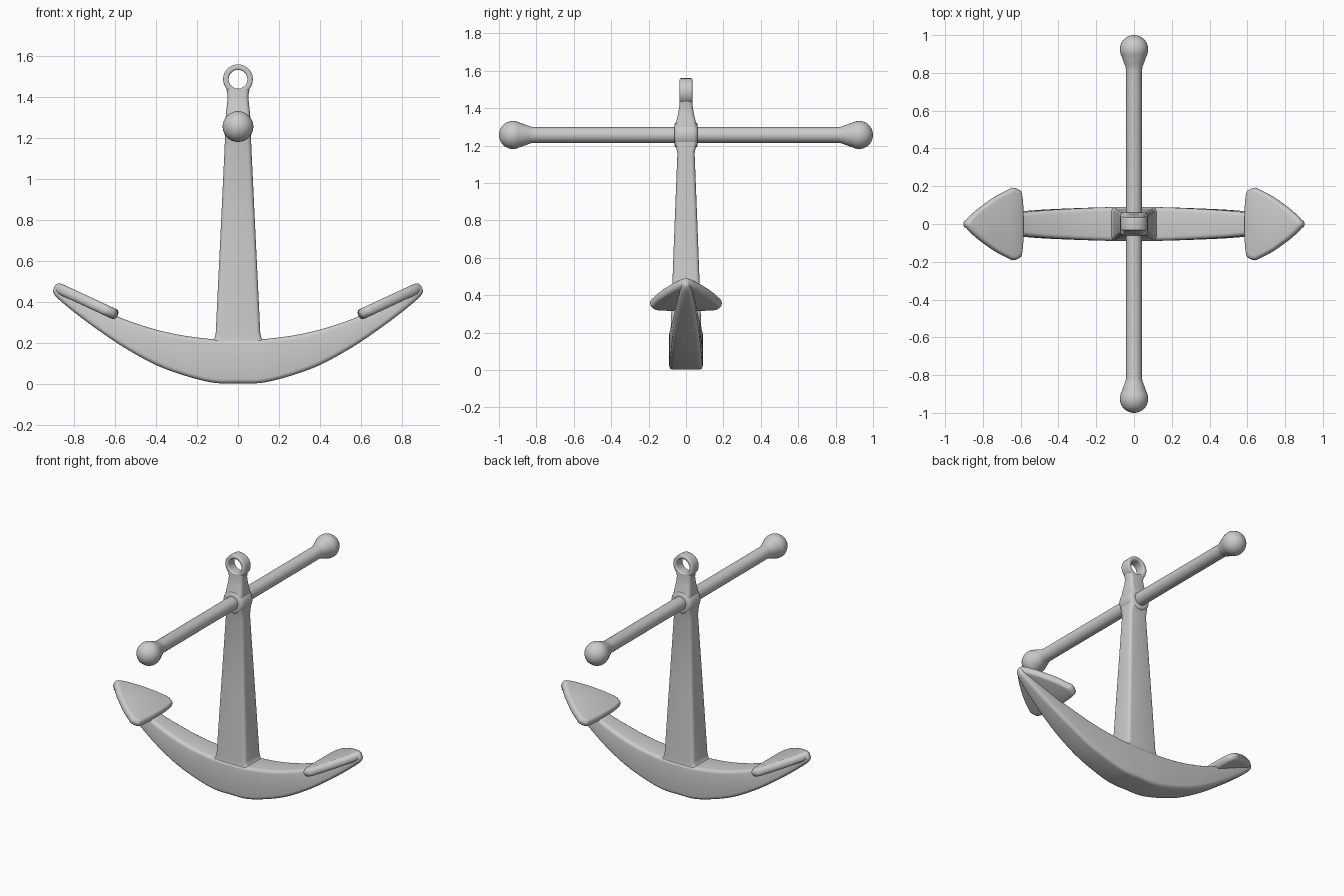
import bpy, bmesh, math
from mathutils import Vector

if "Cube" in bpy.data.objects:
    bpy.data.objects.remove(bpy.data.objects["Cube"])

STOCK_Z = 1.257


def finish(name, bm):
    bmesh.ops.recalc_face_normals(bm, faces=bm.faces)
    me = bpy.data.meshes.new(name)
    bm.to_mesh(me)
    bm.free()
    ob = bpy.data.objects.new(name, me)
    bpy.context.collection.objects.link(ob)
    bpy.ops.object.select_all(action='DESELECT')
    ob.select_set(True)
    bpy.context.view_layer.objects.active = ob
    bpy.ops.object.shade_smooth_by_angle(angle=math.radians(40))
    return ob


def skin(name, rings, wrap=False):
    """Bridge equal rings of points; cap both ends unless the rings wrap around."""
    bm = bmesh.new()
    loops = [[bm.verts.new(p) for p in r] for r in rings]
    n = len(loops[0])
    pairs = list(zip(loops, loops[1:]))
    if wrap:
        pairs.append((loops[-1], loops[0]))
    for a, b in pairs:
        for i in range(n):
            j = (i + 1) % n
            bm.faces.new((a[i], a[j], b[j], b[i]))
    if not wrap:
        bm.faces.new(loops[0])
        bm.faces.new(loops[-1])
    return finish(name, bm)


def smooth_path(pts, steps, closed=False):
    """Catmull-Rom interpolation of tuples."""
    n, out = len(pts), []
    get = (lambda i: pts[i % n]) if closed else (lambda i: pts[max(0, min(n - 1, i))])
    for i in range(n if closed else n - 1):
        for s in range(steps):
            t = s / steps
            out.append(tuple(
                0.5 * (2*b + (c - a)*t + (2*a - 5*b + 4*c - d)*t*t + (3*b - a - 3*c + d)*t**3)
                for a, b, c, d in zip(get(i - 1), get(i), get(i + 1), get(i + 2))))
    return out if closed else out + [pts[-1]]


def rounded_rect(hx, hy, r, seg=4):
    r = min(r, hx * 0.95, hy * 0.95)
    pts = []
    for k, (sx, sy) in enumerate(((1, 1), (-1, 1), (-1, -1), (1, -1))):
        for i in range(seg + 1):
            a = math.pi / 2 * (k + i / seg)
            pts.append((sx*(hx - r) + r*math.cos(a), sy*(hy - r) + r*math.sin(a)))
    return pts


def revolve(name, profile, z, wrap=False, seg=48):
    """Turn a (radius, y) profile about a line along y."""
    return skin(name, [[(r*math.cos(2*math.pi*i/seg), y, z + r*math.sin(2*math.pi*i/seg))
                        for i in range(seg)] for r, y in profile], wrap)


# Shank: (z, half width x, half depth y)
shank = [(0.10, 0.125, 0.083), (0.212, 0.125, 0.083), (0.222, 0.115, 0.082),
         (0.245, 0.109, 0.081), (0.7, 0.087, 0.064), (1.16, 0.065, 0.046),
         (1.20, 0.064, 0.055), (1.23, 0.063, 0.060), (1.29, 0.061, 0.060),
         (1.33, 0.058, 0.052), (1.37, 0.053, 0.042), (1.41, 0.051, 0.036),
         (1.437, 0.056, 0.034)]
skin("shank", [[(x, y, z) for x, y in rounded_rect(hx, hy, 0.02)] for z, hx, hy in shank])

# Shackle eye at the top of the shank
eye = [(0.046 + 0.013 + a, b) for a, b in rounded_rect(0.0135, 0.034, 0.009)]
revolve("shank_eye", eye, 1.488, wrap=True)

# Collar where the stock passes through
revolve("stock_collar", [(0.04, -0.062), (0.056, -0.062), (0.065, -0.058), (0.072, -0.047),
                         (0.074, -0.03), (0.074, 0.03), (0.072, 0.047), (0.065, 0.058),
                         (0.056, 0.062), (0.04, 0.062)], STOCK_Z)

# Stock with flared ball ends
half = [(0.042, 0.815), (0.045, 0.832), (0.052, 0.85), (0.061, 0.874)]
half += [(0.075*math.cos(math.radians(a)), 0.925 + 0.075*math.sin(math.radians(a)))
         for a in [-30 + 10*i for i in range(12)] + [85, 89]]
revolve("stock", [(r, -y) for r, y in reversed(half)] + half, STOCK_Z)

# Curved arms: (top x, top z, bottom x, bottom z, half depth y)
arm = smooth_path([(0, .216, 0, .003, .09), (.13, .219, .14, .009, .089),
                   (.3, .242, .36, .075, .082), (.45, .28, .54, .168, .073),
                   (.6, .335, .69, .268, .058), (.74, .415, .81, .358, .042),
                   (.845, .468, .885, .422, .028), (.88, .485, .903, .448, .018)], 6)
arm.append((.889, .483, .904, .458, .010))
sections = [(-a, b, -c, d, h) for a, b, c, d, h in reversed(arm[1:])] + arm
rings = []
for xt, zt, xb, zb, h in sections:
    top, bot = Vector((xt, 0, zt)), Vector((xb, 0, zb))
    mid, up = (top + bot) / 2, (top - bot).normalized()
    rings.append([mid + up*v + Vector((0, y, 0))
                  for y, v in rounded_rect(h, (top - bot).length / 2, 0.022)])
skin("arms", rings)

# Flukes: rounded spade plates tilted up along the arms
side = [(.597, .165), (.615, .185), (.642, .192), (.665, .182), (.73, .148),
        (.81, .092), (.865, .045), (.888, .018)]
outline = [(.588, 0), (.589, .09)] + side + [(.896, 0)]
outline += [(x, -y) for x, y in reversed(side)] + [(.589, -.09)]
outline = smooth_path(outline, 4, closed=True)
tilt = math.atan(0.463)
normal = Vector((-math.sin(tilt), 0, math.cos(tilt)))
layers = []
for i in range(9):
    a = -math.pi / 2 + math.pi * i / 8
    layers.append((0.026 * math.sin(a), 1 - 0.13 * (1 - math.cos(a))))
for s, label in ((1, "right"), (-1, "left")):
    rings = []
    for off, k in layers:
        ring = []
        for x, y in outline:
            x = .70 + (x - .70) * k
            p = Vector((x, y * k, .337 + .463 * (x - .595))) + normal * off
            ring.append((s * p.x, p.y, p.z))
        rings.append(ring)
    skin("fluke_" + label, rings)
